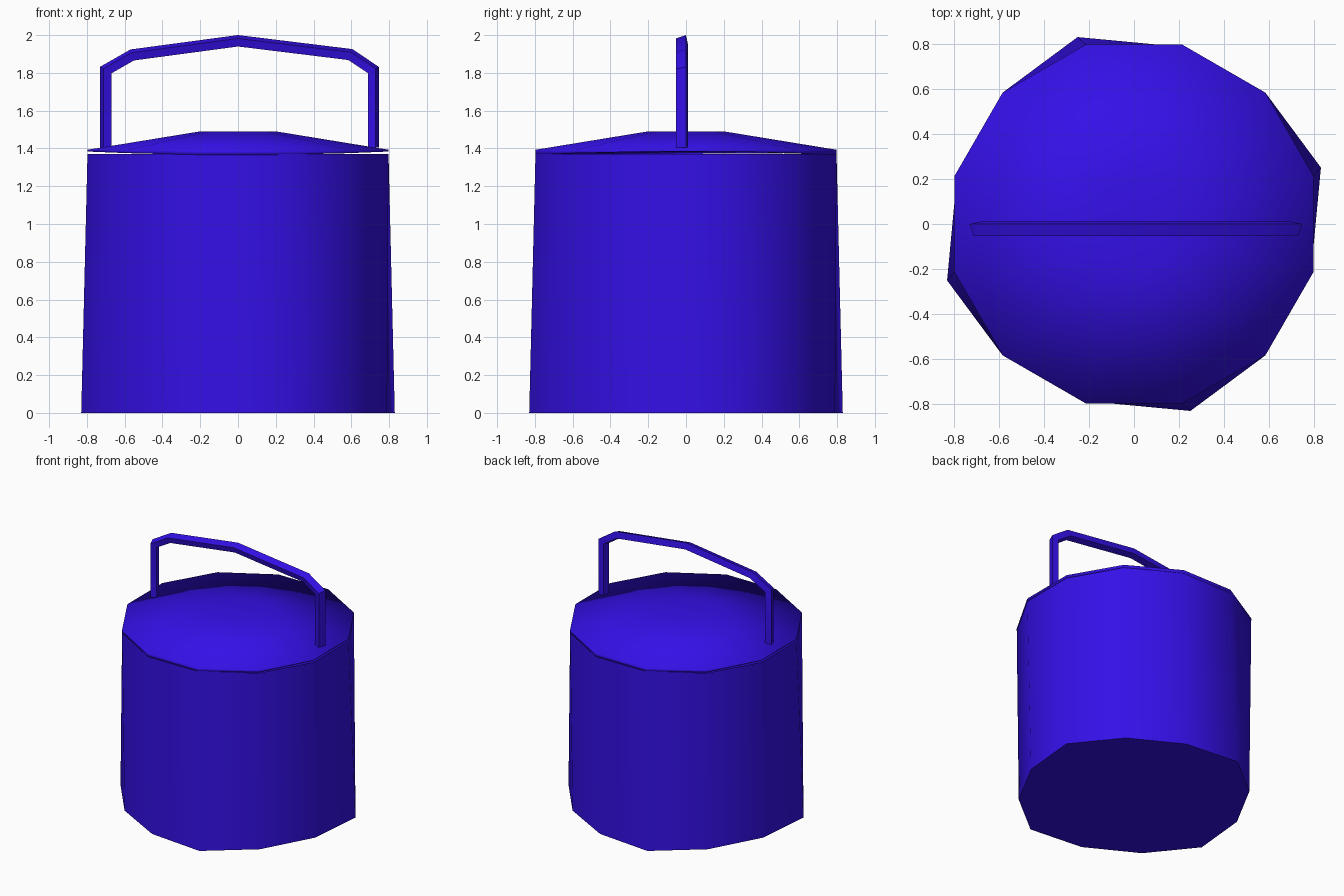
import bpy
from math import cos, sin, radians
from mathutils import Vector

if "Cube" in bpy.data.objects:
    bpy.data.objects.remove(bpy.data.objects["Cube"])

mat = bpy.data.materials.new("blue_enamel")
mat.diffuse_color = (0.035, 0.005, 0.80, 1)
mat.use_nodes = True
mat.node_tree.nodes["Principled BSDF"].inputs["Base Color"].default_value = mat.diffuse_color


def loft(name, rings, cap_start=True, cap_end=True, sharp_angle=40):
    """Join equal-sized rings of points with quads and optional end caps."""
    n = len(rings[0])
    verts = [p for ring in rings for p in ring]
    faces = []
    for k in range(len(rings) - 1):
        a, b = k * n, (k + 1) * n
        for i in range(n):
            j = (i + 1) % n
            faces.append((a + i, a + j, b + j, b + i))
    if cap_start:
        faces.append(tuple(reversed(range(n))))
    if cap_end:
        faces.append(tuple(range(len(verts) - n, len(verts))))
    mesh = bpy.data.meshes.new(name)
    mesh.from_pydata(verts, [], faces)
    mesh.materials.append(mat)
    obj = bpy.data.objects.new(name, mesh)
    bpy.context.collection.objects.link(obj)
    bpy.ops.object.select_all(action='DESELECT')
    obj.select_set(True)
    bpy.context.view_layer.objects.active = obj
    bpy.ops.object.shade_smooth_by_angle(angle=radians(sharp_angle))
    return obj


def ring(r, z, lift=0.0):
    """Twelve-sided ring, optionally raised towards the two x sides."""
    angles = [radians(15 + 30 * i) for i in range(12)]
    return [(r * cos(a), r * sin(a), z + lift * cos(a) ** 2) for a in angles]


# Body: open twelve-sided bucket whose base bulges at every third corner
base = []
for i in range(12):
    r = 0.867 if i % 3 == 0 else 0.81
    a = radians((16.8, 46, 77)[i % 3] + 90 * (i // 3))
    base.append((r * cos(a), r * sin(a), 0))
loft("bucket_body", [base, ring(0.825, 1.37)], cap_end=False)

# Lid: shallow dome with a thin rim, slightly lifted beside the handle
loft("domed_lid", [ring(0.825, 1.365, 0.02), ring(0.825, 1.393),
                   ring(0.21, 1.49)], sharp_angle=180)

# Handle: four-sided bar swept along a mitred path in the xz plane
path = [Vector(p) for p in [(-0.70, 1.405), (-0.70, 1.815), (-0.56, 1.895),
                            (0, 1.97), (0.595, 1.897), (0.717, 1.815),
                            (0.717, 1.405)]]
section = [(0.03, 0.0), (0.012, -0.053), (-0.03, -0.04), (-0.018, 0.01)]
bar = []
for i, p in enumerate(path):
    d_in = (p - path[max(i - 1, 0)]) if i else path[1] - p
    d_out = (path[i + 1] - p) if i < len(path) - 1 else d_in
    n_in = Vector((-d_in.y, d_in.x)).normalized()
    n_out = Vector((-d_out.y, d_out.x)).normalized()
    mitre = (n_in + n_out).normalized()
    mitre /= mitre.dot(n_in)
    bar.append([(p.x + mitre.x * s, y, p.y + mitre.y * s) for s, y in section])
handle = loft("carry_handle", bar)

# Face the handle outwards
import bmesh
bm = bmesh.new()
bm.from_mesh(handle.data)
bmesh.ops.recalc_face_normals(bm, faces=bm.faces)
bm.to_mesh(handle.data)
bm.free()
